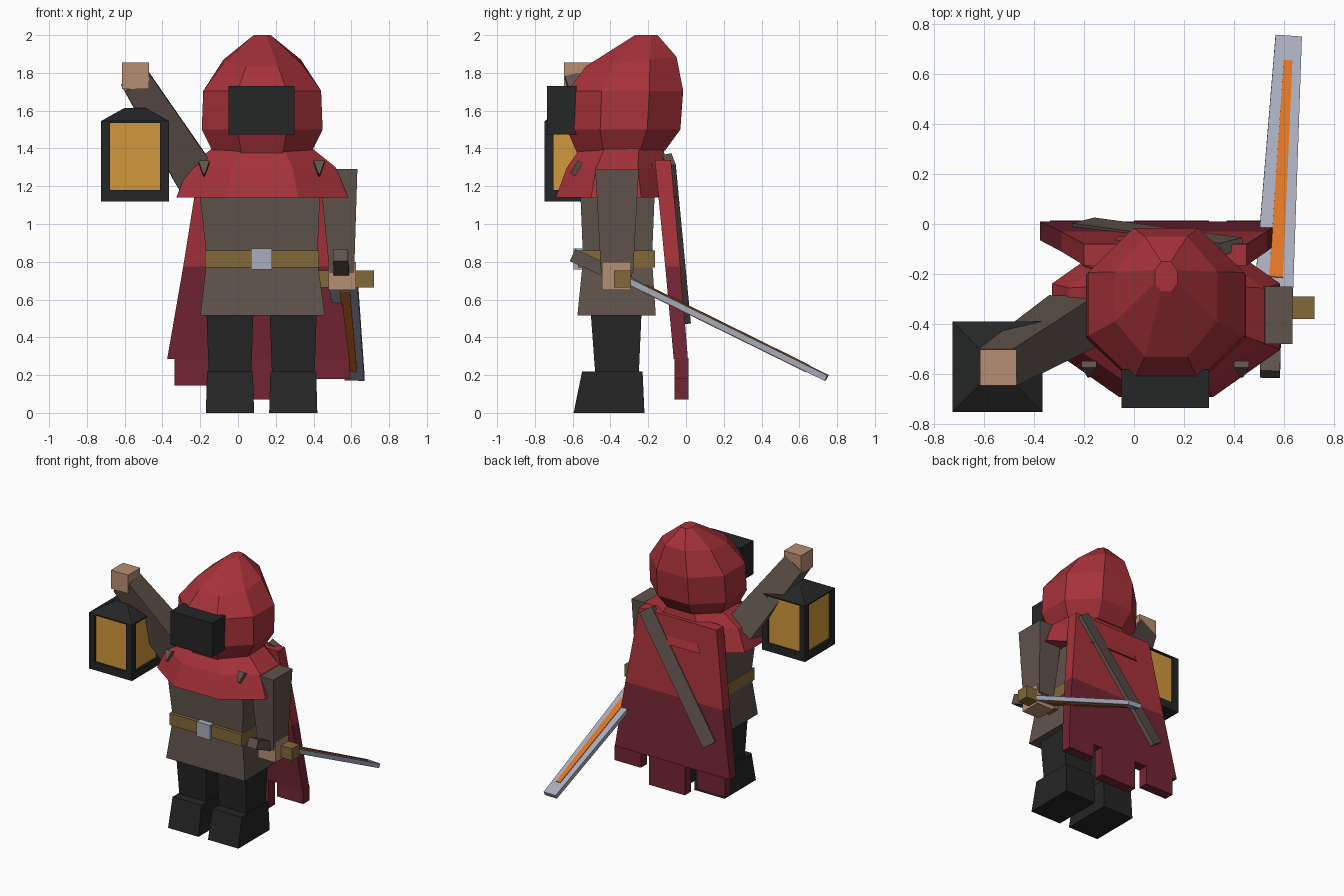
import bpy, bmesh, math
from mathutils import Vector

if "Cube" in bpy.data.objects:
    bpy.data.objects.remove(bpy.data.objects["Cube"], do_unlink=True)


def material(name, rgb):
    """Flat colour given in sRGB, stored as linear."""
    lin = [c / 12.92 if c < 0.04 else ((c + 0.055) / 1.055) ** 2.4 for c in rgb]
    m = bpy.data.materials.new(name)
    m.use_nodes = True
    m.diffuse_color = (*lin, 1)
    m.node_tree.nodes["Principled BSDF"].inputs["Base Color"].default_value = (*lin, 1)
    return m


RED = material("cloth red", (0.65, 0.195, 0.225))
MAROON = material("dark maroon", (0.45, 0.145, 0.2))
BROWN = material("tunic brown", (0.375, 0.325, 0.295))
BLACK = material("charcoal black", (0.145, 0.147, 0.15))
GOLD = material("dull gold", (0.51, 0.41, 0.22))
STEEL = material("steel", (0.66, 0.68, 0.74))
ORANGE = material("ember orange", (0.88, 0.46, 0.14))
SKIN = material("skin", (0.72, 0.56, 0.45))
GLOW = material("lantern amber", (0.82, 0.6, 0.24))


def loft(name, rings, mats, rule=None):
    """Skin a stack of equal-sized rings and cap both ends."""
    bm = bmesh.new()
    loops = [[bm.verts.new(p) for p in ring] for ring in rings]
    n = len(loops[0])
    for lo, hi in zip(loops, loops[1:]):
        for i in range(n):
            j = (i + 1) % n
            bm.faces.new((lo[i], lo[j], hi[j], hi[i]))
    bm.faces.new(loops[0][::-1])
    bm.faces.new(loops[-1])
    bmesh.ops.recalc_face_normals(bm, faces=bm.faces)
    if rule:
        for f in bm.faces:
            f.material_index = rule(f.calc_center_median())
    me = bpy.data.meshes.new(name)
    bm.to_mesh(me)
    bm.free()
    ob = bpy.data.objects.new(name, me)
    bpy.context.collection.objects.link(ob)
    for m in mats if isinstance(mats, list) else [mats]:
        me.materials.append(m)
    return ob


def rect(x0, x1, y0, y1, z):
    return [(x0, y0, z), (x1, y0, z), (x1, y1, z), (x0, y1, z)]


def box(name, x, y, z, mat):
    return loft(name, [rect(*x, *y, z[0]), rect(*x, *y, z[1])], mat)


def octagon(cy, rx, ry, z, tilt=0.0):
    """Flat-sided octagon around the body axis; tilt lowers its front."""
    ring = []
    for k in range(8):
        a = math.radians(22.5 + 45 * k)
        c, s = (f(a) / math.cos(math.pi / 8) for f in (math.cos, math.sin))
        ring.append((MID + rx * c, cy + ry * s, z + tilt * s))
    return ring


def bar(name, a, b, size_a, size_b, side, mat):
    """Tapered rectangular bar from a to b, width along side."""
    a, b = Vector(a), Vector(b)
    d = (b - a).normalized()
    u = Vector(side)
    u = (u - d * u.dot(d)).normalized()
    v = d.cross(u)
    rings = []
    for p, (w, t) in ((a, size_a), (b, size_b)):
        rings.append([p + u * w * i / 2 + v * t * j / 2
                      for i, j in ((-1, -1), (1, -1), (1, 1), (-1, 1))])
    return loft(name, rings, mat)


MID = 0.128  # body axis in x

# Hood, mask and shoulder mantle
loft("hood", [octagon(-0.34, 0.255, 0.23, 1.375, 0.015),
              octagon(-0.33, 0.32, 0.3, 1.5),
              octagon(-0.32, 0.312, 0.305, 1.705),
              octagon(-0.29, 0.205, 0.24, 1.86, 0.025),
              octagon(-0.21, 0.045, 0.06, 2.0)], RED)
box("face_mask", (-0.05, 0.3), (-0.735, -0.58), (1.475, 1.73), BLACK)
loft("mantle", [octagon(-0.37, 0.455, 0.32, 1.14),
                octagon(-0.365, 0.39, 0.265, 1.3),
                octagon(-0.34, 0.265, 0.22, 1.4)], RED)

# Cape: light above, dark below, with hanging tabs
loft("cape", [rect(-0.375, 0.59, -0.065, 0.01, 0.285),
              rect(-0.29, 0.53, -0.11, -0.03, 0.775),
              rect(-0.2, 0.45, -0.165, -0.08, 1.34)],
     [RED, MAROON], lambda c: int(c.z < 0.77))
for side, x, z in (("right", (-0.335, -0.1), 0.145),
                   ("middle", (0.0, 0.3), 0.07),
                   ("left", (0.37, 0.59), 0.18)):
    box("cape_tab_" + side, x, (-0.062, 0.013), (z, 0.29), MAROON)

# Strap across the back and its loops in front
bar("back_strap", (0.39, -0.09, 1.34), (-0.2, -0.01, 0.5),
    (0.11, 0.05), (0.11, 0.05), (1, 0, 0.7), BROWN)
for side, x in (("right", -0.18), ("left", 0.43)):
    bar("strap_loop_" + side, (x, -0.56, 1.33), (x, -0.6, 1.26),
        (0.06, 0.03), (0.01, 0.03), (1, 0, 0), BROWN)

# Tunic and belt
loft("tunic", [rect(-0.2, 0.46, -0.575, -0.16, 0.515),
               rect(-0.165, 0.42, -0.545, -0.18, 0.815),
               rect(-0.205, 0.435, -0.56, -0.165, 1.18),
               rect(-0.15, 0.4, -0.52, -0.18, 1.32)], BROWN)
box("belt", (-0.175, 0.43), (-0.572, -0.165), (0.77, 0.86), GOLD)
box("belt_buckle", (0.07, 0.18), (-0.595, -0.55), (0.76, 0.87), STEEL)

# Legs and boots
for side, x0 in (("right", -0.17), ("left", 0.165)):
    loft("leg_" + side, [rect(x0 + 0.015, x0 + 0.24, -0.48, -0.25, 0.2),
                         rect(x0 + 0.003, x0 + 0.252, -0.505, -0.235, 0.54)], BLACK)
    loft("boot_" + side, [rect(x0, x0 + 0.255, -0.595, -0.22, 0),
                          rect(x0 + 0.006, x0 + 0.249, -0.55, -0.23, 0.22)], BLACK)

# Lowered left arm
loft("left_arm", [rect(0.485, 0.615, -0.45, -0.28, 0.74),
                  rect(0.43, 0.632, -0.48, -0.25, 1.29)], BROWN)
box("left_hand", (0.48, 0.625), (-0.445, -0.29), (0.65, 0.8), SKIN)

# Sword
bar("sword_grip", (0.543, -0.6, 0.835), (0.55, -0.3, 0.7),
    (0.08, 0.07), (0.08, 0.07), (1, 0, 0), BROWN)
box("sword_guard", (0.43, 0.72), (-0.38, -0.29), (0.665, 0.755), GOLD)
bar("sword_blade", (0.556, -0.3, 0.7), (0.617, 0.745, 0.185),
    (0.155, 0.032), (0.105, 0.032), (1, 0, -0.06), STEEL)
bar("blade_inlay", (0.566, -0.22, 0.66), (0.614, 0.645, 0.234),
    (0.055, 0.042), (0.035, 0.042), (1, 0, -0.06), ORANGE)

# Raised right arm
bar("right_arm", (-0.23, -0.38, 1.26), (-0.54, -0.57, 1.76),
    (0.22, 0.2), (0.16, 0.15), (1, 0, 0.6), BROWN)
box("right_hand", (-0.615, -0.47), (-0.645, -0.5), (1.715, 1.855), SKIN)

# Lantern: glowing core in a dark frame
LX, LY, R = -0.545, -0.57, 0.18


def square(r, z):
    return rect(LX - r, LX + r, LY - r, LY + r, z)


loft("lantern_glass", [square(0.165, 1.17), square(0.165, 1.54)], GLOW)
loft("lantern_base", [square(R, 1.12), square(R, 1.18)], BLACK)
loft("lantern_roof", [square(R, 1.535), square(R, 1.545), square(0.055, 1.615)], BLACK)
for sx in (-1, 1):
    for sy in (-1, 1):
        cx, cy, h = LX + sx * (R - 0.024), LY + sy * (R - 0.024), 0.024
        box("lantern_post", (cx - h, cx + h), (cy - h, cy + h), (1.17, 1.54), BLACK)
